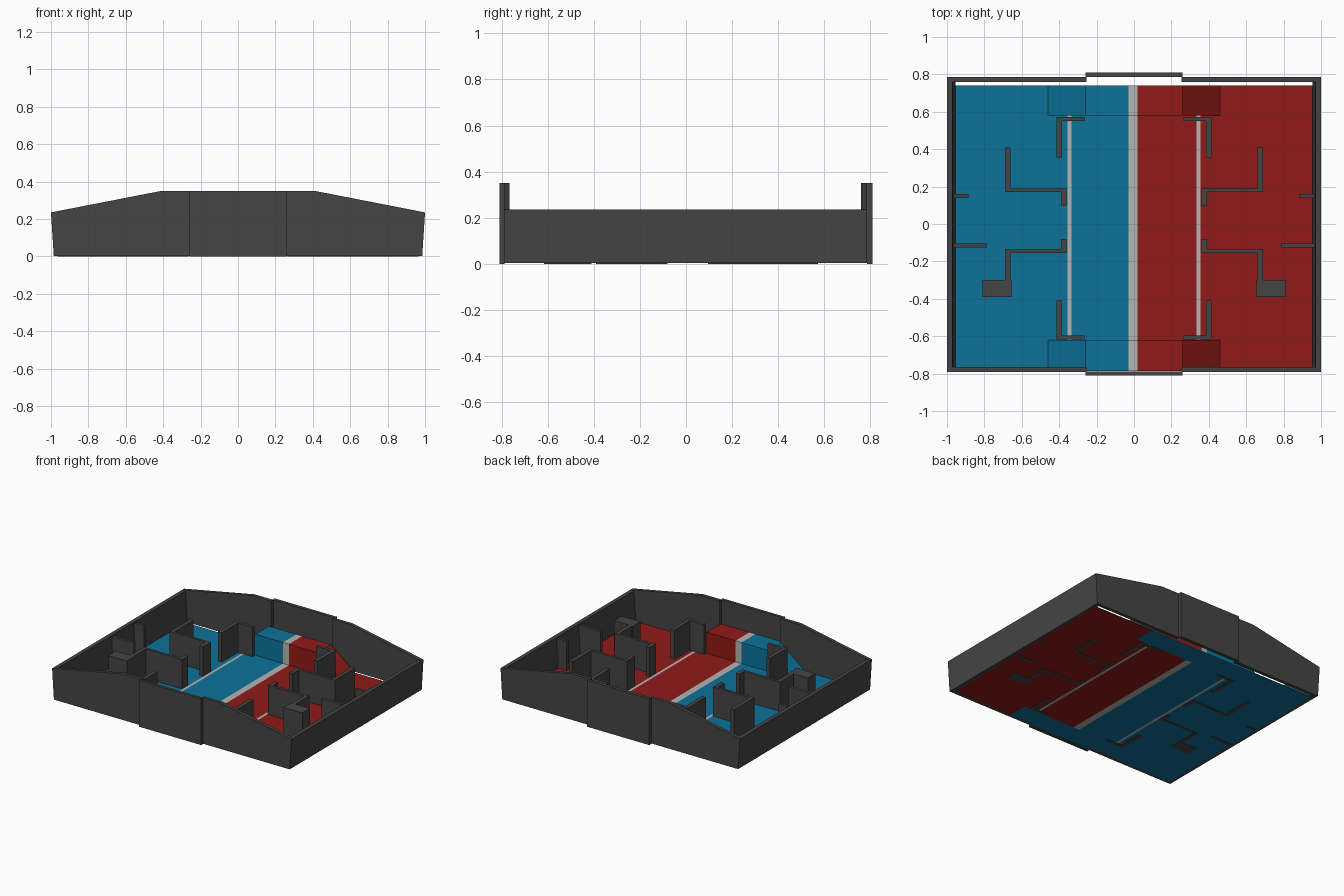
import bpy

if "Cube" in bpy.data.objects:
    bpy.data.objects.remove(bpy.data.objects["Cube"])

def material(name, rgb):
    m = bpy.data.materials.new(name)
    m.diffuse_color = (*rgb, 1)
    m.use_nodes = True
    m.node_tree.nodes["Principled BSDF"].inputs["Base Color"].default_value = m.diffuse_color
    return m

DARK = material("dark_grey", (0.06, 0.06, 0.06))
BLUE = material("blue", (0.004, 0.17, 0.33))
RED = material("red", (0.28, 0.011, 0.009))
LINE = material("line_grey", (0.46, 0.46, 0.45))

def prism(name, profile, y0, y1, mat):
    """Extrude a counter-clockwise (x, z) profile along y."""
    n = len(profile)
    verts = [(x, y0, z) for x, z in profile] + [(x, y1, z) for x, z in profile]
    faces = [tuple(range(n)), tuple(range(2 * n - 1, n - 1, -1))]
    faces += [(i, i + n, (i + 1) % n + n, (i + 1) % n) for i in range(n)]
    me = bpy.data.meshes.new(name)
    me.from_pydata(verts, [], faces)
    me.materials.append(mat)
    ob = bpy.data.objects.new(name, me)
    bpy.context.collection.objects.link(ob)
    return ob

def box(name, x0, x1, y0, y1, z0, z1, mat):
    return prism(name, [(x0, z0), (x1, z0), (x1, z1), (x0, z1)], y0, y1, mat)

def mirrored(profile, s):
    pts = [(s * x, z) for x, z in profile]
    return pts if s > 0 else pts[::-1]

FRONT, BACK = -0.62, 0.58      # inner edges of the raised platforms
F0, F1 = 0.003, 0.008          # floor bottom and top

# Floor: coloured halves, centre strip and two side lines
box("floor_centre_line", -0.03, 0.02, FRONT, BACK, F0, F1, LINE)
for s, mat, side, inner in ((-1, BLUE, "left", 0.03), (1, RED, "right", 0.02)):
    for part, a, b, y0, y1 in (("inner", inner, 0.335, FRONT, BACK),
                               ("middle", 0.355, 0.46, FRONT, BACK),
                               ("outer", 0.46, 0.965, -0.77, 0.74)):
        x0, x1 = sorted((s * a, s * b))
        box(f"floor_{side}_{part}", x0, x1, y0, y1, F0, F1, mat)
    x0, x1 = sorted((s * 0.335, s * 0.355))
    box(f"floor_{side}_line", x0, x1, FRONT, BACK, F0, F1, LINE)

# Raised platforms with a ramp at each end
H = 0.167
for end, y0, y1 in (("front", -0.787, FRONT), ("back", BACK, 0.74)):
    box(f"platform_{end}_line", -0.03, 0.02, y0, y1, F1, H, LINE)
    for s, mat, side, inner in ((-1, BLUE, "left", 0.03), (1, RED, "right", 0.02)):
        prof = [(inner, F1), (0.46, F1), (0.26, H), (inner, H)]
        prism(f"platform_{end}_{side}", mirrored(prof, s), y0, y1, mat)
    box(f"platform_{end}_base", -0.46, 0.46, y0, y1, F0, F1, BLUE)

# End walls: sloped shoulders and an offset centre panel
shoulder = [(0.255, 0.003), (0.985, 0.003), (1.0, 0.235), (0.41, 0.35), (0.255, 0.35)]
for s, side in ((-1, "left"), (1, "right")):
    prism(f"front_wall_{side}", mirrored(shoulder, s), -0.79, -0.765, DARK)
    prism(f"back_wall_{side}", mirrored(shoulder, s), 0.76, 0.785, DARK)
    # Leaning side wall
    lean = [(0.955, 0.003), (0.985, 0.003), (1.0, 0.235), (0.97, 0.235)]
    prism(f"side_wall_{side}", mirrored(lean, s), -0.785, 0.78, DARK)
box("front_wall_centre", -0.26, 0.26, -0.81, -0.788, 0, 0.35, DARK)
box("back_wall_centre", -0.26, 0.26, 0.785, 0.81, 0, 0.35, DARK)

# Inner cover walls as (name, x0, x1, y0, y1), mirrored across x
covers = [
    ("back_corner_arm", 0.265, 0.415, 0.55, 0.573),
    ("back_corner_leg", 0.385, 0.415, 0.355, 0.55),
    ("front_corner_arm", 0.265, 0.415, -0.617, -0.595),
    ("front_corner_leg", 0.385, 0.415, -0.595, -0.41),
    ("upper_bend_tip", 0.36, 0.39, 0.095, 0.17),
    ("upper_bend_arm", 0.36, 0.69, 0.17, 0.19),
    ("upper_bend_leg", 0.66, 0.69, 0.19, 0.41),
    ("lower_bend_tip", 0.36, 0.39, -0.135, -0.08),
    ("lower_bend_arm", 0.36, 0.69, -0.155, -0.135),
    ("lower_bend_leg", 0.66, 0.69, -0.30, -0.155),
    ("corner_block", 0.655, 0.81, -0.39, -0.30),
    ("upper_stub", 0.885, 0.965, 0.14, 0.16),
    ("lower_stub", 0.785, 0.965, -0.125, -0.103),
]
for name, a, b, y0, y1 in covers:
    for s, side in ((-1, "left"), (1, "right")):
        x0, x1 = sorted((s * a, s * b))
        box(f"{name}_{side}", x0, x1, y0, y1, 0, 0.23, DARK)
